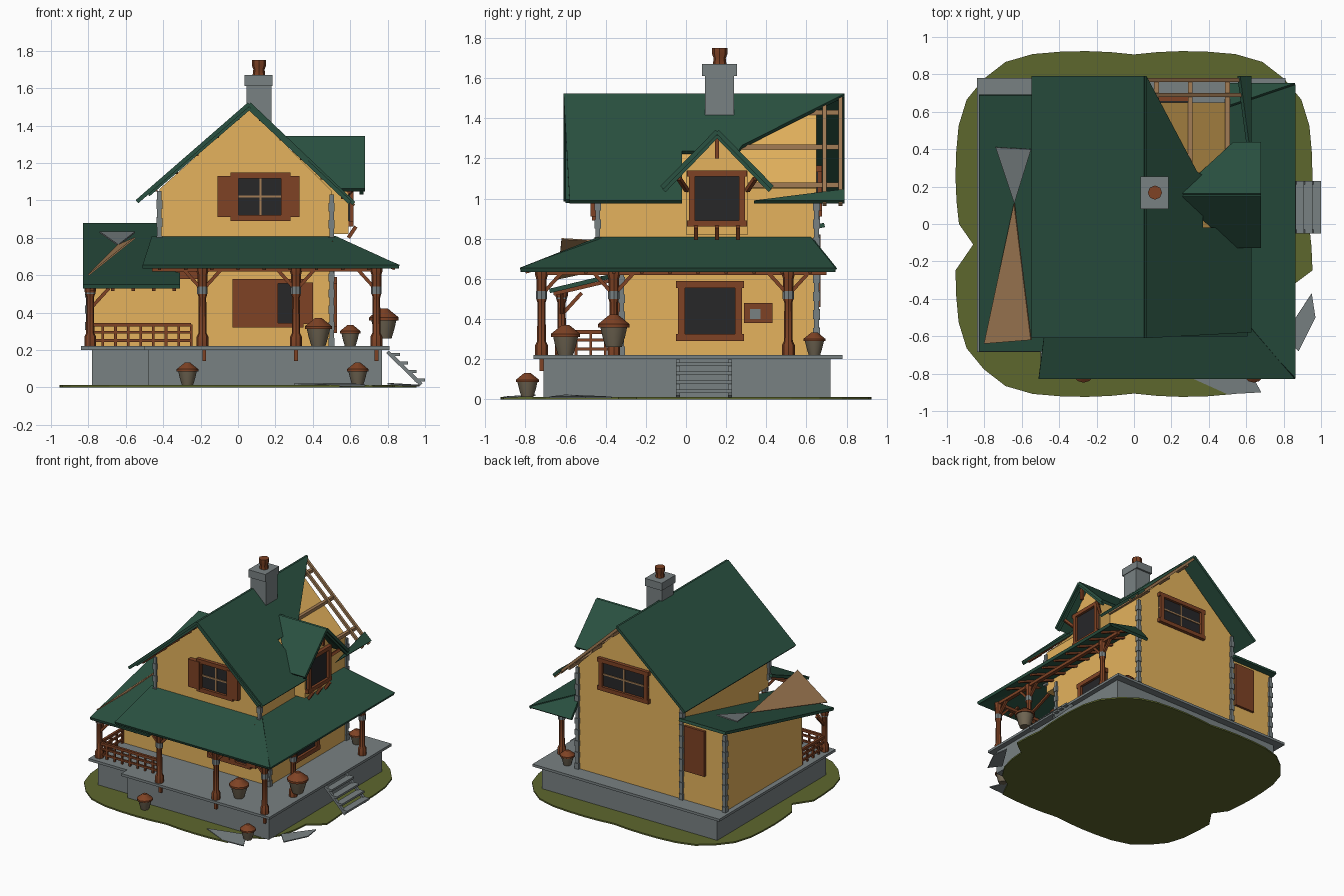
import bpy, bmesh, math
from mathutils import Vector

if "Cube" in bpy.data.objects:
    bpy.data.objects.remove(bpy.data.objects["Cube"])

def mat(name, r, g, b):
    m = bpy.data.materials.new(name)
    m.diffuse_color = (r, g, b, 1)
    m.use_nodes = True
    m.node_tree.nodes["Principled BSDF"].inputs["Base Color"].default_value = m.diffuse_color
    return m

GREEN = mat("roof green", .023, .082, .052)
WALL = mat("wall yellow", .78, .45, .11)
WOOD = mat("wood brown", .21, .055, .018)
GREY = mat("stone grey", .19, .22, .225)
DARK = mat("dark glass", .02, .02, .022)
GRASS = mat("grass olive", .11, .135, .027)
TAN = mat("pale timber", .36, .2, .09)
POT = mat("pot clay", .16, .13, .085)

def make(name, verts, faces, m, thick=0, smooth=False):
    me = bpy.data.meshes.new(name)
    me.from_pydata([tuple(v) for v in verts], [], faces)
    bm = bmesh.new()
    bm.from_mesh(me)
    bmesh.ops.recalc_face_normals(bm, faces=bm.faces)
    bm.to_mesh(me)
    bm.free()
    me.materials.append(m)
    o = bpy.data.objects.new(name, me)
    bpy.context.collection.objects.link(o)
    if thick:
        s = o.modifiers.new("thickness", 'SOLIDIFY')
        s.thickness, s.offset = thick, 0
    if smooth:
        me.shade_smooth()
        me.set_sharp_from_angle(angle=math.radians(40))
    return o

def prism(name, ring_a, ring_b, m):
    n = len(ring_a)
    faces = [list(range(n)), list(range(n, 2 * n))]
    faces += [[i, (i + 1) % n, (i + 1) % n + n, i + n] for i in range(n)]
    return make(name, ring_a + ring_b, faces, m)

def box(name, x0, x1, y0, y1, z0, z1, m):
    r = [(x0, y0), (x1, y0), (x1, y1), (x0, y1)]
    return prism(name, [(x, y, z0) for x, y in r], [(x, y, z1) for x, y in r], m)

def sheet(name, pts, m, thick=.022):
    return make(name, pts, [list(range(len(pts)))], m, thick)

def beam(name, a, b, w, m):
    a, b = Vector(a), Vector(b)
    d = (b - a).normalized()
    u = d.cross(Vector((0, 0, 1)) if abs(d.z) < .95 else Vector((1, 0, 0))).normalized() * w / 2
    v = d.cross(u).normalized() * w / 2
    c = [u + v, u - v, -u - v, -u + v]
    return prism(name, [a + k for k in c], [b + k for k in c], m)

def lathe(name, x, y, profile, m, n=12):
    verts, faces = [], []
    for r, z in profile:
        verts += [(x + r * math.cos(math.tau * i / n), y + r * math.sin(math.tau * i / n), z) for i in range(n)]
    for k in range(len(profile) - 1):
        faces += [[k * n + i, k * n + (i + 1) % n, (k + 1) * n + (i + 1) % n, (k + 1) * n + i] for i in range(n)]
    faces += [list(range(n)), list(range(len(verts) - n, len(verts)))]
    return make(name, verts, faces, m, smooth=True)

def plate(name, axis, pos, sign, u0, u1, z0, z1, depth, m):
    p0, p1 = sorted((pos - sign * .005, pos + sign * depth))
    if axis == 'x':
        return box(name, p0, p1, u0, u1, z0, z1, m)
    return box(name, u0, u1, p0, p1, z0, z1, m)

def window(name, axis, pos, sign, u0, u1, z0, z1, w=.032, cross=True):
    plate(name + "_glass", axis, pos, sign, u0, u1, z0, z1, .008, DARK)
    for a, b, c, d in [(u0 - .01, u1 + .01, z1 - w, z1), (u0 - .01, u1 + .01, z0, z0 + w),
                       (u0, u0 + w, z0, z1), (u1 - w, u1, z0, z1)]:
        plate(name + "_frame", axis, pos, sign, a, b, c, d, .028, WOOD)
    if cross:
        um, zm = (u0 + u1) / 2, (z0 + z1) / 2
        plate(name + "_muntin", axis, pos, sign, um - .006, um + .006, z0, z1, .014, TAN)
        plate(name + "_muntin", axis, pos, sign, u0, u1, zm - .006, zm + .006, .014, TAN)

# Ground: rounded-square lawn, notched at the left and where the stones show
def lawn(a, k=1):
    c, s = math.cos(a), math.sin(a)
    r = (abs(c) ** 4.5 + abs(s) ** 4.5) ** (-1 / 4.5) * k
    return (.955 * c * r, .925 * s * r)
ring = []
for i in range(48):
    deg = i * 7.5
    k = .88 if 307 < deg < 338 else (.9 if abs(deg - 184) < 4 else 1 - .02 * math.cos(4 * math.radians(deg)) ** 8)
    ring.append(lawn(math.radians(deg), k))
prism("lawn", [(x, y, 0) for x, y in ring], [(x, y, .012) for x, y in ring], GRASS)
sheet("corner_stones", [(.3, -.82, .016), (.5, -.91, .01), (.68, -.9, .01), (.6, -.75, .02)], GREY, .008)
sheet("side_stones", [(.8, -.6, .02), (.95, -.37, .01), (.97, -.5, .01), (.88, -.68, .01)], GREY, .008)

# Foundation and deck
box("foundation", -.78, .77, -.65, .72, .01, .2, GREY)
box("foundation_front", -.48, .77, -.71, -.6, .01, .2, GREY)
box("deck", -.84, .81, -.685, .78, .2, .22, GREY)
box("deck_front", -.5, .81, -.76, -.68, .2, .22, GREY)
for x in (-.18, .31, .74):
    box("deck_bracket", x - .01, x + .01, -.73, -.705, .14, .205, WOOD)

# Main house walls
box("lower_walls", -.42, .5, -.32, .65, .22, .8, WALL)
gable = [(-.42, .7), (.5, .7), (.5, 1.05), (.06, 1.49), (-.42, 1.06)]
prism("upper_walls", [(x, -.44, z) for x, z in gable], [(x, .65, z) for x, z in gable], WALL)

# Stone corner posts
for x, y, z0, z1 in [(-.42, -.44, .76, 1.05), (.5, -.44, .76, 1.03), (-.42, .65, .22, 1.05),
                     (.5, .65, .22, 1.03), (.5, -.32, .22, .74), (-.8, .65, .22, .83)]:
    n = round((z1 - z0) / .045)
    for i in range(n):
        w = .012 if i % 2 else .017
        z = z0 + (z1 - z0) * i / n
        box("corner_stone", x - w, x + w, y - w, y + w, z, z + (z1 - z0) / n, GREY)

# Main roof; the rear of the right slope is open down to the rafters,
# and a notch clears the dormer
def rz(x):
    return 1.515 - abs(x - .06) * (.95 if x > .06 else .87)
def slope(name, pts, m=GREEN):
    sheet(name, [(x, y, rz(x)) for x, y in pts], m)
slope("main_roof_left", [(.06, -.61), (-.54, -.61), (-.54, .79), (.06, .79)])
slope("main_roof_right", [(.06, -.61), (.62, -.58), (.62, -.02), (.36, -.02), (.36, .26), (.33, .28), (.06, .79)])
slope("main_roof_remnant", [(.62, .34), (.62, .79), (.56, .79)])
for x in (.12, .3, .5):
    beam("purlin", (x, .2, rz(x) - .03), (x, .77, rz(x) - .03), .025, TAN)
for y in (.77, .69):
    beam("rear_rafter", (.06, y, 1.5), (.62, y, .97), .02, TAN)
for s in (-1, 1):
    x = .06 + s * .54
    beam("front_bargeboard", (.06, -.59, 1.495), (x, -.59, rz(x) - .015), .022, GREEN)
    for i in range(5):
        x = .06 + s * (.06 + .11 * i)
        beam("roof_batten", (x, -.58, rz(x) - .025), (x, -.43, rz(x) - .025), .018, WOOD)

# Chimney
box("chimney", .045, .18, .095, .24, 1.3, 1.64, GREY)
box("chimney_cap", .035, .185, .08, .255, 1.61, 1.67, GREY)
lathe("chimney_pot", .112, .168, [(.035, 1.66), (.03, 1.7), (.038, 1.72), (.038, 1.75)], WOOD, 8)

# Dormer
d = [(0, .82), (.31, .82), (.31, 1.14), (.155, 1.31), (0, 1.14)]
prism("dormer_walls", [(.3, y, z) for y, z in d], [(.59, y, z) for y, z in d], WALL)
for s in (-1, 1):
    y = .155 + s * .275
    sheet("dormer_roof", [(.23, .155, 1.335), (.68, .155, 1.335), (.68, y, 1.055), (.53, y, 1.055)], GREEN)
    beam("dormer_bargeboard", (.66, .155, 1.315), (.66, y - s * .01, 1.04), .022, GREEN)
    beam("dormer_brace", (.59, .155 + s * .15, 1.04), (.66, .155 + s * .19, 1.1), .02, WOOD)
beam("dormer_tie", (.645, .155, 1.2), (.645, .155, 1.31), .02, WOOD)
window("dormer_window", 'x', .59, 1, .015, .295, .86, 1.14, .03, False)
for y in (.05, .155, .26):
    beam("dormer_bracket", (.59, y, .8), (.63, y, .86), .02, WOOD)

# Wraparound porch roof
sheet("porch_roof_front", [(-.51, -.825, .645), (.86, -.825, .645), (.52, -.43, .8), (-.46, -.43, .8)], GREEN)
sheet("porch_roof_right", [(.86, -.825, .645), (.86, .745, .645), (.49, .62, .8), (.49, -.43, .8)], GREEN)
sheet("porch_roof_end", [(.86, .745, .645), (.49, .745, .645), (.49, .62, .8)], GREEN)
for i in range(9):
    x = -.42 + i * .14
    beam("porch_rafter", (x, -.8, .635), (x, -.43 if x < .5 else -.7, .775 if x < .5 else .665), .018, WOOD)
    y = -.5 + i * .14
    beam("porch_rafter", (.84, y, .635), (.5, y, .775), .018, WOOD)
box("porch_beam_front", -.46, .755, -.735, -.705, .62, .645, WOOD)
box("porch_beam_right", .725, .755, -.73, .7, .62, .645, WOOD)

# Porch posts with braces; the direction flags say which way braces lean
def post(x, y, top, along_x, along_y):
    lathe("porch_post", x, y, [(.032, .22), (.032, .27), (.022, .29), (.02, .48), (.026, .5),
                               (.026, top - .04), (.032, top - .02), (.032, top)], WOOD, 8)
    lathe("post_collar", x, y, [(.028, .5), (.028, .54)], GREY, 8)
    for s in along_x:
        beam("post_brace", (x, y, top - .12), (x + s * .1, y, top - .01), .018, WOOD)
    for s in along_y:
        beam("post_brace", (x, y, top - .12), (x, y + s * .1, top - .01), .018, WOOD)
post(-.19, -.72, .64, (-1, 1), ())
post(.31, -.72, .64, (-1, 1), ())
post(.74, -.72, .64, (-1,), (1,))
post(.74, -.36, .64, (), (-1, 1))
post(.74, .51, .64, (), (-1, 1))
post(-.79, -.62, .54, (1,), (1,))

# Side wing: walls under a roof that falls toward the front
def wz(y):
    return .54 + (y + .68) * .24
side = [(-.32, .22), (.65, .22), (.65, wz(.65) - .01), (-.32, wz(-.32) - .01)]
prism("wing_walls", [(-.8, y, z) for y, z in side], [(-.4, y, z) for y, z in side], WALL)
sheet("wing_roof", [(-.83, -.68, wz(-.68)), (-.31, -.68, wz(-.68)), (-.31, -.42, wz(-.42)),
                    (-.42, -.32, wz(-.32)), (-.42, .69, wz(.69)), (-.83, .69, wz(.69))], GREEN)
sheet("loose_roof_board", [(-.64, .11, .76), (-.8, -.64, .6), (-.55, -.62, .8)], TAN, .008)
sheet("loose_roof_slate", [(-.64, .11, .76), (-.74, .41, .83), (-.55, .4, .83)], GREY, .008)
for i in range(5):
    x = -.78 + i * .11
    beam("wing_rafter", (x, -.66, .525), (x, -.32, .605), .018, WOOD)
plate("wing_rear_door", 'y', .65, 1, -.63, -.45, .46, .82, .02, WOOD)

# Porch railing
def railing(a, b, n):
    a, b = Vector(a), Vector(b)
    for z, w in ((.335, .02), (.295, .015), (.25, .015)):
        up = Vector((0, 0, z))
        beam("porch_rail", a + up, b + up, w, WOOD)
    for i in range(n + 1):
        p = a.lerp(b, i / n)
        beam("baluster", (p.x, p.y, .22), (p.x, p.y, .335), .014, WOOD)
railing((-.79, -.62, 0), (-.25, -.62, 0), 8)
railing((-.79, -.62, 0), (-.79, -.33, 0), 4)

# Windows, shutters and doors
window("gable_window", 'y', -.44, -1, -.03, .27, .89, 1.15)
for u in (-.11, .23):
    plate("gable_shutter", 'y', -.44, -1, u, u + .1, .91, 1.13, .035, WOOD)
window("rear_window", 'y', .65, 1, -.13, .3, .91, 1.165)
window("side_window", 'x', .5, 1, -.04, .28, .29, .59, .035, False)
plate("side_hatch", 'x', .5, 1, .29, .43, .38, .48, .02, WOOD)
plate("side_hatch_glass", 'x', .52, 1, .32, .37, .4, .45, .005, GREY)
plate("front_door", 'y', -.32, -1, -.03, .21, .32, .58, .03, WOOD)
plate("front_door_panel", 'y', -.35, -1, .0, .17, .35, .55, .008, WOOD)
window("front_window", 'y', -.32, -1, .19, .34, .32, .58, .025, False)
plate("front_shutter", 'y', -.32, -1, .33, .4, .34, .56, .03, WOOD)
plate("front_lintel", 'y', -.32, -1, -.4, -.18, .58, .63, .03, WOOD)

# Plant pots
for x, y, z, s in [(-.27, -.79, .012, 1), (.64, -.79, .012, 1), (.43, -.6, .22, 1.25),
                   (.6, .64, .22, .95), (.78, -.36, .26, 1.35)]:
    lathe("plant_pot", x, y, [(.03 * s, z), (.042 * s, z + .04 * s), (.05 * s, z + .075 * s)], POT)
    lathe("pot_soil", x, y, [(.058 * s, z + .073 * s), (.058 * s, z + .085 * s), (.015 * s, z + .12 * s)], WOOD)

# Side steps
for y in (-.04, .22):
    beam("step_stringer", (.8, y, .19), (.98, y, .015), .02, GREY)
for i in range(4):
    x, z = .83 + .045 * i, .175 - .045 * i
    box("step_tread", x - .02, x + .035, -.05, .23, z - .008, z + .008, GREY)
